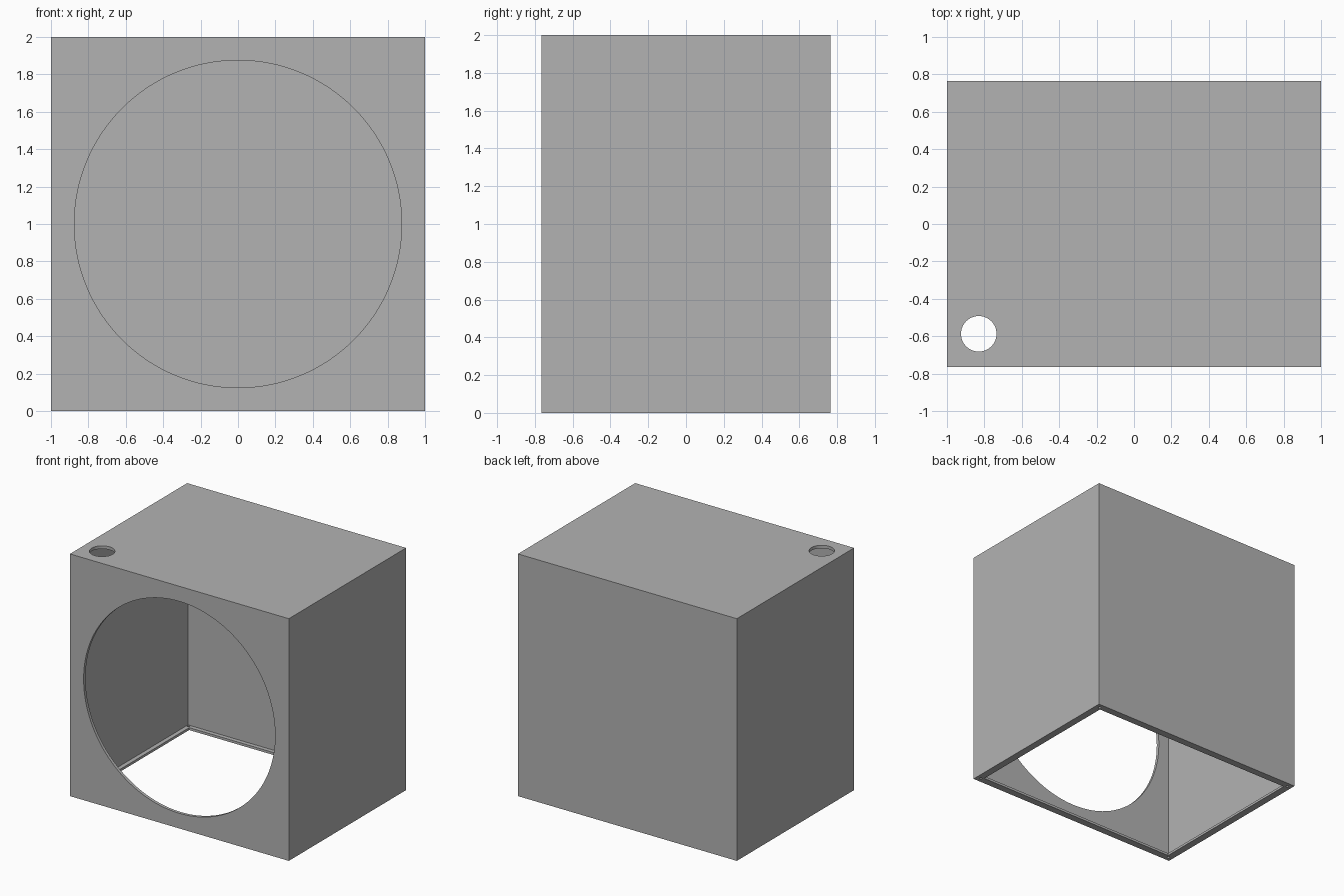
import bpy
import math

W, D, H = 2.0, 1.53, 2.0      # outer size
WALL = 0.025                  # panel thickness
LIP, LIP_H = 0.06, 0.02       # bottom flange reach and thickness

if "Cube" in bpy.data.objects:
    bpy.data.objects.remove(bpy.data.objects["Cube"], do_unlink=True)

grey = bpy.data.materials.new("plain grey")
grey.use_nodes = True
colour = (0.45, 0.45, 0.45, 1)
grey.diffuse_color = colour
grey.node_tree.nodes["Principled BSDF"].inputs["Base Color"].default_value = colour


def box(name, size, bottom):
    bpy.ops.mesh.primitive_cube_add(size=1, location=(0, 0, bottom + size[2] / 2))
    ob = bpy.context.object
    ob.name = name
    ob.scale = size
    bpy.ops.object.transform_apply(location=True, rotation=False, scale=True)
    return ob


def rod(name, radius, depth, loc, tilt=0.0, sides=32):
    bpy.ops.mesh.primitive_cylinder_add(vertices=sides, radius=radius, depth=depth,
                                        location=loc, rotation=(tilt, 0, 0))
    bpy.context.object.name = name
    return bpy.context.object


def cut(target, cutter):
    cutter.hide_render = True
    mod = target.modifiers.new("cut", "BOOLEAN")
    mod.operation = "DIFFERENCE"
    mod.solver = "EXACT"
    mod.object = cutter
    bpy.context.view_layer.objects.active = target
    bpy.ops.object.modifier_apply(modifier=mod.name)
    bpy.data.objects.remove(cutter, do_unlink=True)


# Hollow housing with an inward flange around the open bottom
housing = box("housing", (W, D, H), 0)
housing.data.materials.append(grey)
cut(housing, box("cavity", (W - 2 * WALL, D - 2 * WALL, H - WALL - LIP_H), LIP_H))
cut(housing, box("bottom_opening", (W - 2 * LIP, D - 2 * LIP, 0.2), -0.1))

# Large round opening in the front and a cable hole in the top
cut(housing, rod("front_opening", 0.875, 0.4, (0, -D / 2, 1), math.pi / 2, 128))
cut(housing, rod("cable_hole", 0.095, 0.3, (-0.83, -0.587, H), 0, 64))

# Screw holes in the flange corners
for sx in (-1, 1):
    for sy in (-1, 1):
        spot = (sx * (W / 2 - 0.04), sy * (D / 2 - 0.04), 0)
        cut(housing, rod("screw_hole", 0.011, 0.1, spot, 0, 16))

# Smooth hole rims, crisp panel edges
bpy.ops.object.select_all(action="DESELECT")
housing.select_set(True)
bpy.context.view_layer.objects.active = housing
bpy.ops.object.shade_smooth_by_angle(angle=math.radians(30))
